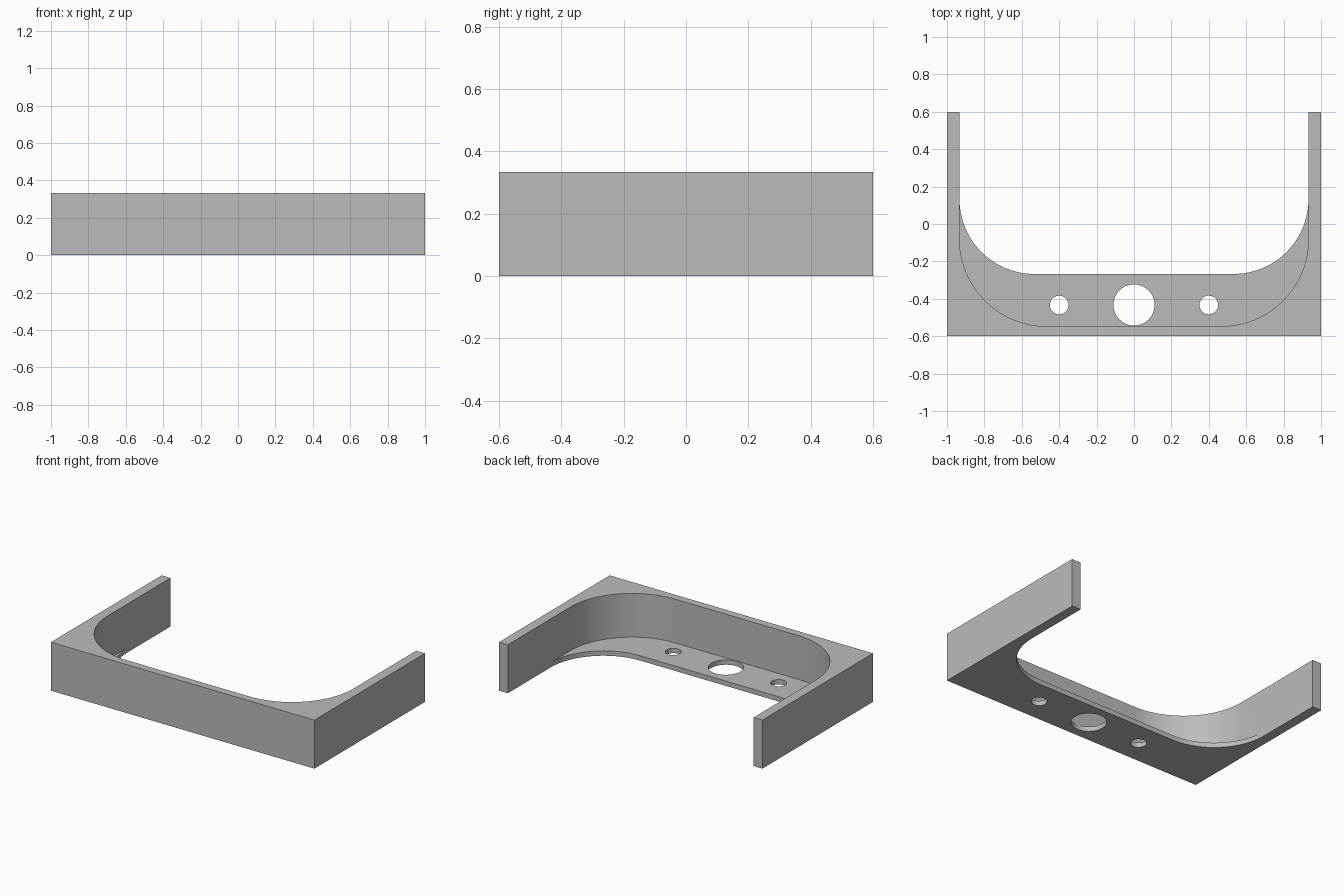
import bpy
import bmesh
from math import sin, cos, pi, radians

cube = bpy.data.objects.get("Cube")
if cube:
    bpy.data.objects.remove(cube)

HEIGHT, FLOOR = 0.333, 0.033
INNER_X = 0.933

grey = bpy.data.materials.new("light grey")
grey.use_nodes = True
colour = (0.5, 0.5, 0.5, 1)
grey.diffuse_color = colour
grey.node_tree.nodes["Principled BSDF"].inputs["Base Color"].default_value = colour


def prism(name, points, z0, z1):
    """Extrude a counter-clockwise outline from z0 to z1."""
    bm = bmesh.new()
    base = bm.faces.new([bm.verts.new((x, y, z0)) for x, y in points])
    top = bmesh.ops.extrude_face_region(bm, geom=[base])["geom"]
    verts = [v for v in top if isinstance(v, bmesh.types.BMVert)]
    bmesh.ops.translate(bm, verts=verts, vec=(0, 0, z1 - z0))
    bmesh.ops.recalc_face_normals(bm, faces=bm.faces)
    mesh = bpy.data.meshes.new(name)
    bm.to_mesh(mesh)
    bm.free()
    mesh.materials.append(grey)
    obj = bpy.data.objects.new(name, mesh)
    bpy.context.collection.objects.link(obj)
    return obj


def arc(cx, cy, r, start, end, steps):
    return [(cx + r * cos(start + (end - start) * i / steps),
             cy + r * sin(start + (end - start) * i / steps)) for i in range(steps + 1)]


def opening(front_y, r):
    """Outline open to the back with two rounded front corners."""
    cx, cy = INNER_X - r, front_y + r
    return (arc(-cx, cy, r, pi, 1.5 * pi, 24) + arc(cx, cy, r, 1.5 * pi, 2 * pi, 24)
            + [(INNER_X, 1), (-INNER_X, 1)])


# Solid block that the tray is cut from
bracket = prism("u_bracket", [(-1, -0.6), (1, -0.6), (1, 0.6), (-1, 0.6)], 0, HEIGHT)

# Deep pocket above the floor, shallower opening through the floor, round holes
cutters = [prism("pocket_cutter", opening(-0.547, 0.467), FLOOR, 1),
           prism("floor_opening_cutter", opening(-0.267, 0.4), -0.5, 0.2)]
for name, x, r in (("centre", 0, 0.11), ("left", 0.4, 0.05), ("right", -0.4, 0.05)):
    circle = arc(x, -0.433, r, 0, 2 * pi, 48)[:-1]
    cutters.append(prism(name + "_hole_cutter", circle, -0.5, 0.2))

bpy.ops.object.select_all(action="DESELECT")
bracket.select_set(True)
bpy.context.view_layer.objects.active = bracket
for cutter in cutters:
    mod = bracket.modifiers.new(cutter.name, "BOOLEAN")
    mod.operation = "DIFFERENCE"
    mod.solver = "EXACT"
    mod.object = cutter
    bpy.ops.object.modifier_apply(modifier=mod.name)
    bpy.data.objects.remove(cutter)

bpy.ops.object.shade_smooth_by_angle(angle=radians(30))
